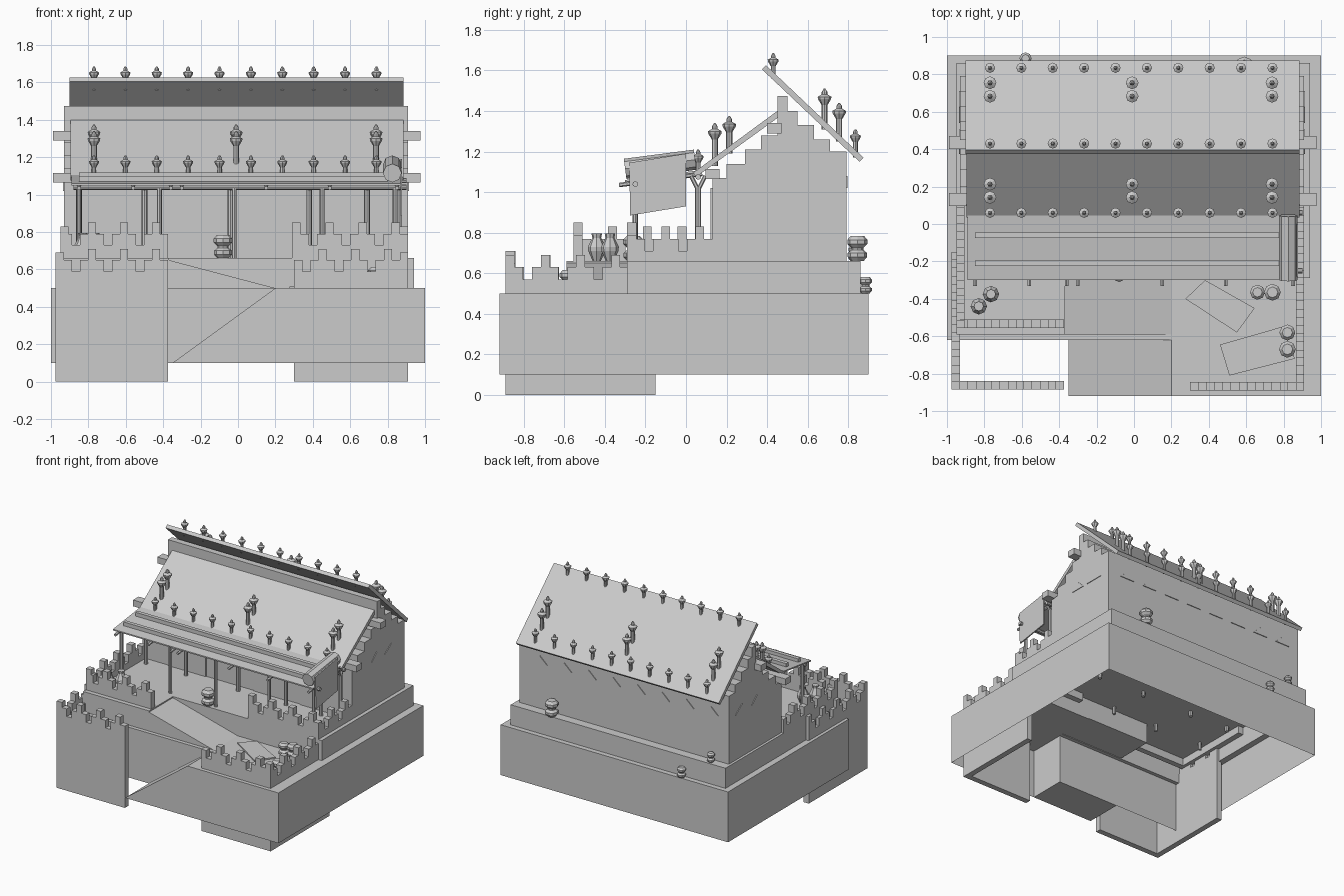
import bpy, bmesh, math
from mathutils import Vector

if "Cube" in bpy.data.objects:
    bpy.data.objects.remove(bpy.data.objects["Cube"])


def finish(name, bm):
    me = bpy.data.meshes.new(name)
    bmesh.ops.recalc_face_normals(bm, faces=bm.faces)
    bm.to_mesh(me)
    bm.free()
    ob = bpy.data.objects.new(name, me)
    bpy.context.collection.objects.link(ob)
    return ob


def extrude(name, pts, axis, a, b, cap_a=True, cap_b=True):
    """Extrude a 2D outline along an axis from a to b."""
    bm = bmesh.new()
    place = {'x': lambda p, t: (t, p[0], p[1]),
             'y': lambda p, t: (p[0], t, p[1]),
             'z': lambda p, t: (p[0], p[1], t)}[axis]
    r0 = [bm.verts.new(place(p, a)) for p in pts]
    r1 = [bm.verts.new(place(p, b)) for p in pts]
    for i in range(len(pts)):
        j = (i + 1) % len(pts)
        bm.faces.new((r0[i], r0[j], r1[j], r1[i]))
    if cap_a:
        bm.faces.new(r0[::-1])
    if cap_b:
        bm.faces.new(r1)
    return finish(name, bm)


def box(name, x0, x1, y0, y1, z0, z1):
    return extrude(name, [(x0, y0), (x1, y0), (x1, y1), (x0, y1)], 'z', z0, z1)


def lathe(name, prof, loc, n=8):
    bm = bmesh.new()
    rings = [[bm.verts.new((loc[0] + r * math.cos(2 * math.pi * k / n),
                            loc[1] + r * math.sin(2 * math.pi * k / n), loc[2] + z))
              for k in range(n)] for r, z in prof]
    for p, q in zip(rings, rings[1:]):
        for k in range(n):
            bm.faces.new((p[k], p[(k + 1) % n], q[(k + 1) % n], q[k]))
    bm.faces.new(rings[0][::-1])
    bm.faces.new(rings[-1])
    return finish(name, bm)


def rod(name, p, q, r, n=8):
    p, q = Vector(p), Vector(q)
    bm = bmesh.new()
    bmesh.ops.create_cone(bm, cap_ends=True, segments=n, radius1=r, radius2=r, depth=(q - p).length)
    ob = finish(name, bm)
    ob.location = (p + q) / 2
    ob.rotation_mode = 'QUATERNION'
    ob.rotation_quaternion = (q - p).to_track_quat('Z', 'Y')
    return ob


def crenel(name, axis, a, b, s0, s1, base, top, step=0.06, shift=0):
    """Wall with a repeating stepped top; s0..s1 runs along the wall."""
    n = round((s1 - s0) / 0.043)
    w = (s1 - s0) / n
    pts = [(s0, base)]
    for i in range(n):
        h = top - step * (0, 1, 2, 1)[(i + shift) % 4]
        pts += [(s0 + i * w, h), (s0 + (i + 1) * w, h)]
    return extrude(name, pts + [(s1, base)], axis, a, b)


# hollow lower platform: sides and the visible strips of its floor
extrude("lower_platform_sides", [(-1, .9), (-1, -.62), (.2, -.62), (.2, -.92), (1, -.92), (1, .9)],
        'z', .1, .5, False, False)
for n, (x0, x1, y0, y1) in {"back_ledge": (-1, 1, .86, .9), "left_ledge": (-1, -.95, -.62, .86),
                            "right_ledge": (.94, 1, -.92, .86), "courtyard": (.2, .94, -.92, -.29),
                            "front_ledge": (-.95, .2, -.62, -.59)}.items():
    box(n, x0, x1, y0, y1, .495, .5)

# upper terrace and the two ramps
extrude("upper_terrace", [(-.95, .86), (-.95, -.59), (-.37, -.59), (-.37, -.29), (.94, -.29), (.94, .86)],
        'z', .5, .66, False, True)
extrude("lower_ramp", [(-.35, .1), (.2, .5), (.2, .1)], 'y', -.92, -.62)
extrude("upper_ramp", [(-.37, .65), (.2, .5), (-.37, .5)], 'y', -.59, -.29)

# stepped parapet walls
crenel("front_left_wall", 'y', -.885, -.84, -.93, -.375, 0, .71, shift=1)
crenel("left_lower_wall", 'x', -.975, -.93, -.885, -.15, 0, .69, shift=0)
crenel("front_right_wall", 'y', -.89, -.845, .3, .91, 0, .71, shift=1)
crenel("right_lower_wall", 'x', .865, .91, -.89, -.15, 0, .69, shift=0)
crenel("left_terrace_front_wall", 'y', -.555, -.51, -.93, -.375, .6, .85, shift=1)
crenel("left_terrace_side_wall", 'x', -.95, -.905, -.555, .13, .6, .83)
crenel("right_terrace_front_wall", 'y', -.29, -.245, .29, .91, .6, .85)
crenel("right_terrace_side_wall", 'x', .865, .91, -.245, .13, .6, .83, shift=1)

# house with stepped gables
steps = [(.13, .66), (.13, 1.07), (.2, 1.07), (.2, 1.14), (.29, 1.14), (.29, 1.21), (.37, 1.21),
         (.37, 1.28), (.45, 1.28), (.45, 1.475), (.5, 1.475), (.5, 1.4), (.55, 1.4), (.55, 1.33),
         (.63, 1.33), (.63, 1.26), (.71, 1.26), (.71, 1.2), (.79, 1.2), (.79, .66)]
extrude("house_body", steps, 'x', -.93, .91)
for x0, x1 in ((-.7, -.37), (.05, .32), (.46, .83)):
    box("door_panel", x0, x1, .122, .13, .66, 1.02)

# cross beams through the gables
for y, z in ((.435, 1.315), (.13, 1.09)):
    box("cross_beam", -.99, .975, y - .035, y + .035, z - .025, z + .025)

# triangular vents on gables and rear wall
for c, h in ((.44, .065), (.625, .085)):
    tri = [(c - h, 1.02), (c + h, 1.02), (c, 1.08)]
    extrude("gable_vent", tri, 'x', .905, .915)
    extrude("gable_vent", tri, 'x', -.935, -.925)
for k in range(8):
    c = .73 - k * .215
    extrude("rear_vent", [(c - .065, 1.02), (c + .065, 1.02), (c, 1.08)], 'y', .785, .796)

# roof slabs
extrude("front_roof", [(.05, 1.075), (.45, 1.365), (.45, 1.40), (.035, 1.095)], 'x', -.895, .885)
extrude("rear_roof", [(.375, 1.605), (.395, 1.625), (.875, 1.17), (.855, 1.15)], 'x', -.9, .885)


def finial(x, y, z0, top, s):
    h = .08 * s
    st = top - h - z0
    lathe("roof_finial", [(.015 * s, 0), (.015 * s, st), (.032 * s, st + .35 * h), (.034 * s, st + .5 * h),
                          (.014 * s, st + .65 * h), (.014 * s, st + .8 * h), (.004, st + h)], (x, y, z0))


# finial rows and columns on the roofs
for k in range(10):
    x = -.77 + k * .1678
    x = -.77 + k * .168 if k < 0 else x
    for y, z0, top in ((.06, 1.08, 1.21), (.43, 1.56, 1.685), (.835, 1.17, 1.31)):
        finial(x, y, z0, top, .8)
for x in (-.77, -.01, .738):
    for y, z0, top in ((.142, 1.13, 1.34), (.213, 1.19, 1.375), (.755, 1.25, 1.44), (.683, 1.31, 1.51)):
        finial(x, y, z0, top, 1)

# awning: sheet, rails, rafters
extrude("awning_sheet", [(-.3, 1.05), (.045, 1.095), (.045, 1.105), (-.3, 1.06)], 'x', -.89, .87)
for y in (-.21, -.06):
    z = 1.085 + .13 * (y + .21)
    box("awning_rail", -.85, .8, y - .015, y + .015, z - .015, z + .015)
for y, z in ((-.25, 1.04), (.06, 1.075)):
    rod("awning_beam", (-.88, y, z), (.9, y, z), .014)
for x in (-.85, -.56, -.36, -.3, .15, .49, .85):
    rod("rafter", (x, -.33, 1.035), (x, .08, 1.09), .011, 6)

# awning posts, forked at the rear
for x in (-.85, -.42, -.02, .45, .84):
    rod("front_post", (x, -.25, .6), (x, -.25, 1.04), .013)
for x in (-.85, -.5, -.04, .38, .69, .86):
    rod("rear_post", (x, .06, .62), (x, .06, 1.03), .015)
    for s in (-1, 1):
        rod("post_fork", (x, .06, 1.01), (x, .06 + s * .035, 1.08), .01, 6)

# rolled cloth and its hanging end
rod("cloth_roll", (.825, -.3, 1.115), (.825, .045, 1.16), .05)
extrude("hanging_cloth", [(-.275, .885), (0, .93), (0, 1.19), (-.28, 1.145)], 'x', .868, .878)

# rugs
extrude("rug", [(.38, -.3), (.275, -.4), (.55, -.58), (.645, -.45)], 'z', .5, .51)
extrude("rug", [(.46, -.645), (.79, -.55), (.86, -.72), (.51, -.81)], 'z', .5, .51)

# tall jars and small pots
jar = [(.02, 0), (.042, .05), (.044, .07), (.022, .115), (.026, .135)]
pot = [(.03, 0), (.048, .02), (.048, .04), (.03, .055), (.03, .065), (.05, .085), (.05, .105), (.032, .125)]
for x, y in ((-.83, -.44), (-.765, -.375)):
    lathe("tall_jar", jar, (x, y, .66))
for x, y, z, s in ((.66, -.365, .5, .8), (.74, -.365, .5, .9), (.82, -.58, .51, .85), (.82, -.67, .51, .9),
                   (-.08, -.26, .66, 1), (.59, .845, .66, 1), (-.58, .885, .5, .65), (-.8, .83, .66, .6)):
    lathe("pot", [(r * s, h * s) for r, h in pot], (x, y, z))
